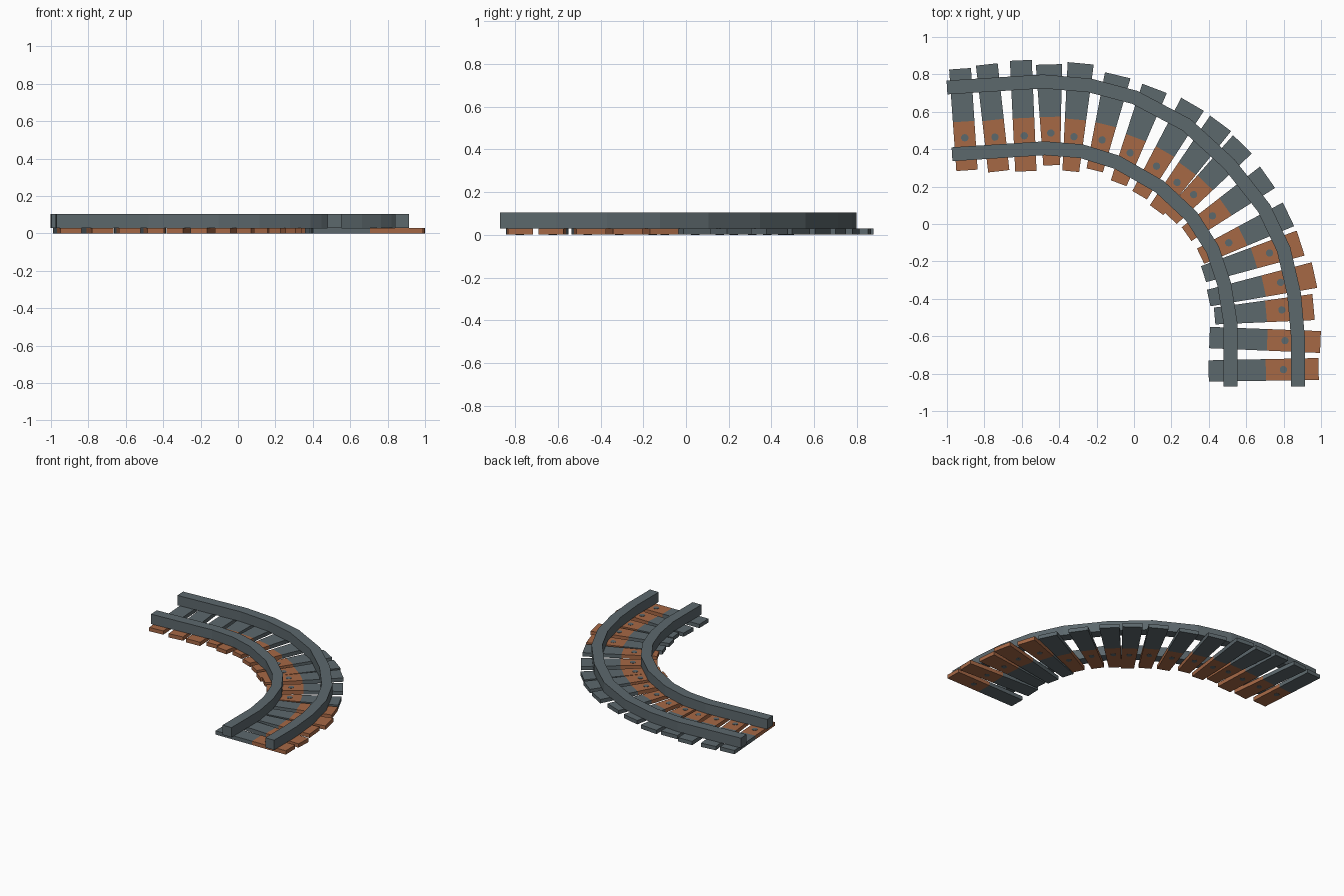
import bpy, bmesh
from mathutils import Vector

if "Cube" in bpy.data.objects:
    bpy.data.objects.remove(bpy.data.objects["Cube"])


def material(name, rgb):
    m = bpy.data.materials.new(name)
    m.diffuse_color = (*rgb, 1)
    m.use_nodes = True
    m.node_tree.nodes["Principled BSDF"].inputs["Base Color"].default_value = m.diffuse_color
    return m


SLATE = material("slate_metal", (0.108, 0.138, 0.152))
RUST = material("rust_orange", (0.38, 0.138, 0.06))


def finish(name, bm, mats):
    bmesh.ops.recalc_face_normals(bm, faces=bm.faces)
    me = bpy.data.meshes.new(name)
    bm.to_mesh(me)
    bm.free()
    for m in mats:
        me.materials.append(m)
    ob = bpy.data.objects.new(name, me)
    bpy.context.collection.objects.link(ob)
    return ob


def rail(name, pts, half=0.037, z0=0.03, z1=0.105):
    """Square bar swept along a flat path with mitred corners."""
    pts = [Vector(p) for p in pts]
    bm = bmesh.new()
    rings = []
    for i, p in enumerate(pts):
        a = (p - pts[i - 1]).normalized() if i else None
        b = (pts[i + 1] - p).normalized() if i < len(pts) - 1 else None
        a, b = a or b, b or a
        t = (a + b).normalized()
        n = Vector((-t.y, t.x)) * half / t.dot(a)
        rings.append([bm.verts.new((q.x, q.y, z)) for q, z in
                      ((p - n, z0), (p + n, z0), (p + n, z1), (p - n, z1))])
    for r, s in zip(rings, rings[1:]):
        for k in range(4):
            bm.faces.new((r[k], r[(k + 1) % 4], s[(k + 1) % 4], s[k]))
    bm.faces.new(rings[0])
    bm.faces.new(rings[-1])
    return finish(name, bm, [SLATE])


def sleeper(name, outer, inner, w_out, w_in, rust_outer):
    """Plank in two colours, with a round bolt through the rusty half."""
    a, b = Vector(inner), Vector(outer)
    wa, wb = w_in, w_out
    if rust_outer:
        a, b, wa, wb = b, a, wb, wa
    d = (b - a).normalized()
    n = Vector((-d.y, d.x))
    bm = bmesh.new()
    rings = []
    for f in (0, 0.48, 1):
        p, h = a.lerp(b, f), (wa + (wb - wa) * f) / 2
        rings.append([bm.verts.new((q.x, q.y, z)) for q, z in
                      ((p - n * h, 0.001), (p + n * h, 0.001),
                       (p + n * h, 0.03), (p - n * h, 0.03))])
    for i in range(2):
        r, s = rings[i], rings[i + 1]
        for k in range(4):
            f = bm.faces.new((r[k], r[(k + 1) % 4], s[(k + 1) % 4], s[k]))
            f.material_index = 1 - i
    bm.faces.new(rings[0]).material_index = 1
    bm.faces.new(rings[2])
    finish(name, bm, [SLATE, RUST])
    # bolt
    bm = bmesh.new()
    bmesh.ops.create_cone(bm, cap_ends=True, segments=10, radius1=0.02,
                          radius2=0.02, depth=0.032)
    p = a.lerp(b, 0.32)
    bmesh.ops.translate(bm, verts=bm.verts, vec=(p.x, p.y, 0.016))
    finish(name + "_bolt", bm, [SLATE])


# rails
rail("outer_rail", [(-1.0, .73), (-.487, .762), (-.237, .741), (.004, .677),
                    (.281, .53), (.51, .32), (.695, .085), (.80, -.135),
                    (.856, -.375), (.877, -.61), (.877, -.87)])
rail("inner_rail", [(-.973, .373), (-.477, .405), (-.28, .389), (-.09, .33),
                    (.137, .20), (.308, .04), (.42, -.135), (.482, -.32),
                    (.516, -.53), (.516, -.87)])

# sleepers: outer end x, y, inner end x, y
ENDS = [
    (-.93, .83, -.893, .287), (-.787, .853, -.723, .282),
    (-.605, .875, -.578, .282), (-.455, .853, -.44, .314),
    (-.285, .859, -.338, .282), (-.087, .795, -.21, .287),
    (.11, .725, -.082, .218), (.313, .64, .03, .154),
    (.463, .538, .121, .074), (.58, .426, .196, .031),
    (.714, .25, .281, -.054), (.826, .052, .356, -.172),
    (.891, -.102, .372, -.268), (.965, -.273, .399, -.396),
    (.96, -.444, .431, -.492), (.997, -.631, .404, -.607),
    (.987, -.775, .399, -.786)]
for i, (ox, oy, ix, iy) in enumerate(ENDS):
    straight = i < 3 or i > 14
    sleeper(f"sleeper_{i + 1}", (ox, oy), (ix, iy),
            0.117 if straight else 0.14, 0.114 if straight else 0.09, i > 11)
